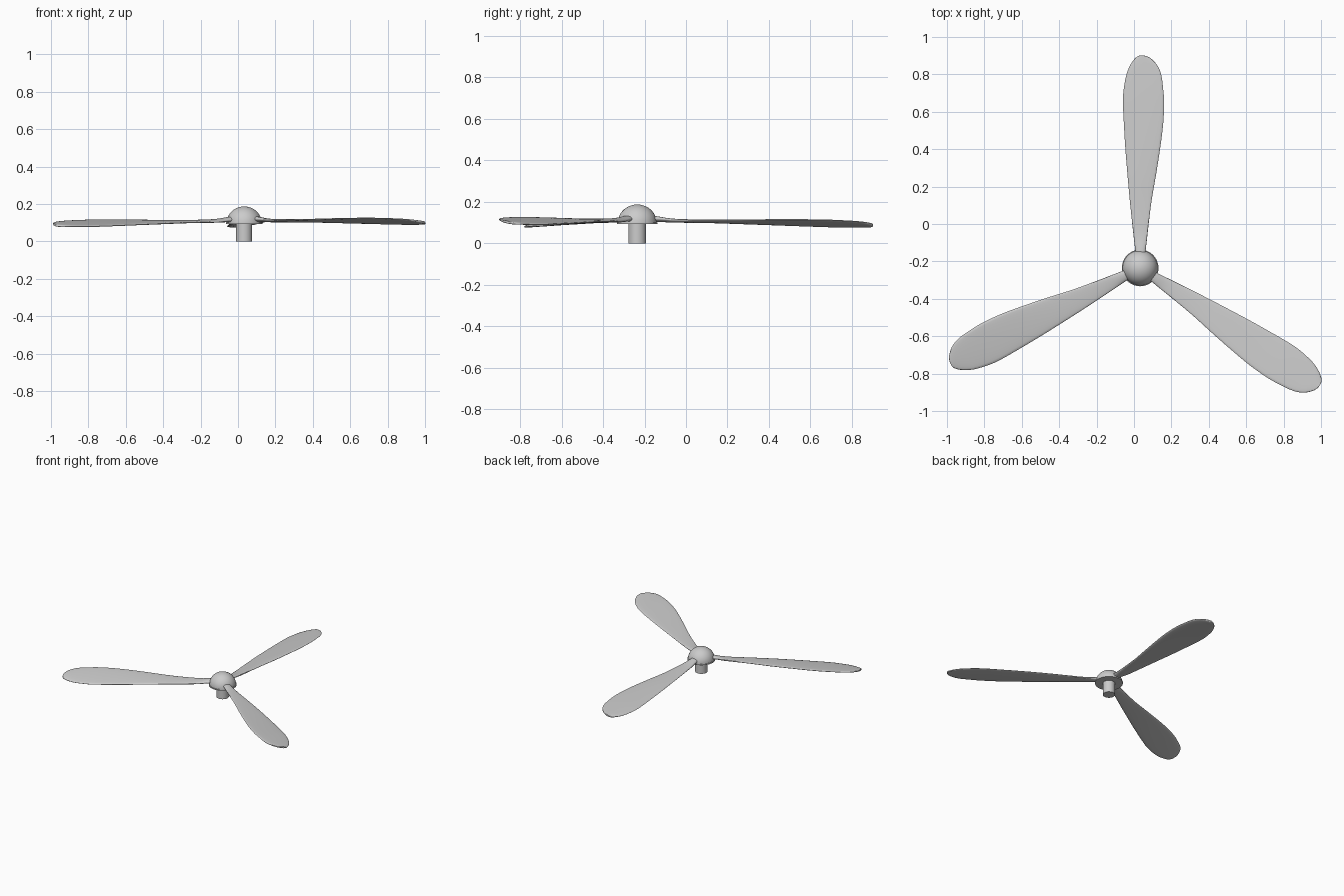
import bpy, bmesh, math
from mathutils import Vector, Matrix

if "Cube" in bpy.data.objects:
    bpy.data.objects.remove(bpy.data.objects["Cube"])

HUB = Vector((0.033, -0.235, 0))

# Blade stations: radius, left edge, right edge, left z, right z, half thickness
STATIONS = [
    (0.060, -0.024, 0.026, 0.118, 0.120, 0.015),
    (0.100, -0.027, 0.030, 0.114, 0.119, 0.013),
    (0.160, -0.034, 0.037, 0.107, 0.114, 0.009),
    (0.233, -0.042, 0.045, 0.104, 0.112, 0.007),
    (0.367, -0.056, 0.062, 0.101, 0.111, 0.006),
    (0.500, -0.068, 0.085, 0.097, 0.112, 0.007),
    (0.635, -0.079, 0.106, 0.092, 0.114, 0.007),
    (0.769, -0.087, 0.123, 0.087, 0.115, 0.007),
    (0.886, -0.092, 0.128, 0.083, 0.114, 0.007),
    (0.956, -0.088, 0.123, 0.081, 0.112, 0.007),
    (1.036, -0.073, 0.112, 0.080, 0.108, 0.007),
    (1.090, -0.050, 0.087, 0.081, 0.103, 0.007),
    (1.125, -0.023, 0.050, 0.083, 0.096, 0.007),
    (1.136, -0.001, 0.020, 0.087, 0.092, 0.006),
]


def spline(rows, steps):
    """Catmull-Rom through the stations."""
    out = []
    for i in range(len(rows) - 1):
        p0, p1 = rows[max(i - 1, 0)], rows[i]
        p2, p3 = rows[i + 1], rows[min(i + 2, len(rows) - 1)]
        for k in range(steps):
            t = k / steps
            out.append([0.5 * (2 * b + (c - a) * t + (2 * a - 5 * b + 4 * c - d) * t * t
                               + (3 * b - a - 3 * c + d) * t ** 3)
                        for a, b, c, d in zip(p0, p1, p2, p3)])
    out.append(list(rows[-1]))
    return out


def finish(bm, name, angle):
    bmesh.ops.recalc_face_normals(bm, faces=bm.faces)
    mesh = bpy.data.meshes.new(name)
    bm.to_mesh(mesh)
    bm.free()
    ob = bpy.data.objects.new(name, mesh)
    bpy.context.collection.objects.link(ob)
    bpy.ops.object.select_all(action='DESELECT')
    ob.select_set(True)
    bpy.context.view_layer.objects.active = ob
    bpy.ops.object.shade_smooth_by_angle(angle=math.radians(angle))
    return ob


def loft(rings, bm):
    loops = [[bm.verts.new(p) for p in ring] for ring in rings]
    n = len(loops[0])
    for a, b in zip(loops, loops[1:]):
        for i in range(n):
            j = (i + 1) % n
            bm.faces.new((a[i], a[j], b[j], b[i]))
    bm.faces.new(loops[0])
    bm.faces.new(loops[-1])


def lathe(name, profile, segments=48):
    bm = bmesh.new()
    loft([[(r * math.cos(a), r * math.sin(a), z)
           for a in (2 * math.pi * i / segments for i in range(segments))]
          for r, z in profile], bm)
    ob = finish(bm, name, 35)
    ob.location = HUB
    return ob


def blade(name, heading, lift, stretch):
    n, rings = 24, []
    for r, xl, xr, zl, zr, t in spline(STATIONS, 3):
        # blunt-edged section, round near the root
        power = 0.9 if r < 0.15 else 0.55
        ring = []
        for i in range(n):
            a = 2 * math.pi * i / n
            s, h = math.cos(a), math.sin(a)
            ring.append((xl + (xr - xl) * (s + 1) / 2, r * stretch,
                         zl + (zr - zl) * (s + 1) / 2
                         + t * math.copysign(abs(h) ** power, h) + lift * r))
        rings.append(ring)
    bm = bmesh.new()
    loft(rings, bm)
    ob = finish(bm, name, 50)
    ob.matrix_world = Matrix.Translation(HUB) @ Matrix.Rotation(math.radians(heading), 4, 'Z')


# Shaft, flange and domed spinner
lathe("shaft", [(0.043, 0.0), (0.043, 0.096)])
lathe("hub_flange", [(0.098, 0.092), (0.098, 0.100)])
dome = [(0.094 * math.cos(a), 0.098 + 0.089 * math.sin(a))
        for a in (math.radians(x) for x in (0, 8, 16, 24, 32, 40, 48, 56, 64, 72, 80, 86, 89.5))]
lathe("spinner_dome", dome)

# Three blades, the rotor very slightly tilted
for label, heading, lift, stretch in (("back", 0, -0.002, 1.0),
                                      ("right", -122.6, 0.011, 1.01),
                                      ("left", 117.4, -0.001, 1.0)):
    blade("blade_" + label, heading, lift, stretch)
